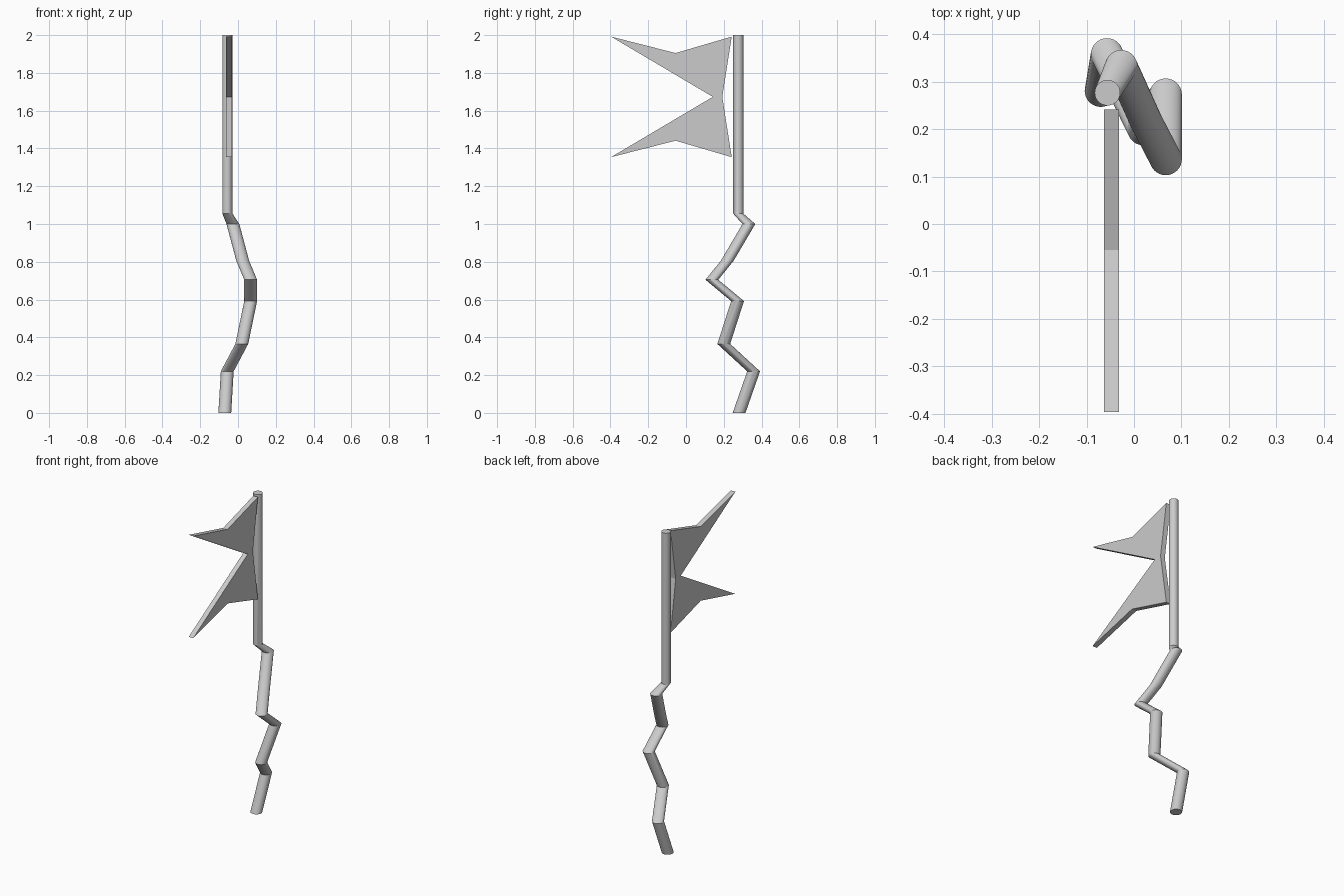
import bpy, bmesh, math

if "Cube" in bpy.data.objects:
    bpy.data.objects.remove(bpy.data.objects["Cube"])


def finish(bm, name):
    bmesh.ops.recalc_face_normals(bm, faces=bm.faces)
    mesh = bpy.data.meshes.new(name)
    bm.to_mesh(mesh)
    bm.free()
    obj = bpy.data.objects.new(name, mesh)
    bpy.context.collection.objects.link(obj)
    return obj


# Crooked shaft: horizontal rings (x, y, z, radius) joined from bottom to top
SIDES = 32
path = [
    (-0.070, 0.281, 0.000, 0.034),
    (-0.057, 0.358, 0.220, 0.034),
    (0.020, 0.200, 0.365, 0.034),
    (0.067, 0.273, 0.592, 0.034),
    (0.067, 0.137, 0.705, 0.034),
    (0.025, 0.218, 0.805, 0.034),
    (-0.027, 0.333, 1.000, 0.034),
    (-0.056, 0.277, 1.055, 0.027),
    (-0.056, 0.277, 2.000, 0.027),
]
bm = bmesh.new()
rings = []
for x, y, z, r in path:
    rings.append([bm.verts.new((x + r * math.cos(a), y + r * math.sin(a), z))
                  for a in (2 * math.pi * i / SIDES for i in range(SIDES))])
for low, high in zip(rings, rings[1:]):
    for i in range(SIDES):
        j = (i + 1) % SIDES
        bm.faces.new((low[i], low[j], high[j], high[i]))
bm.faces.new(rings[0][::-1])
bm.faces.new(rings[-1])
shaft = finish(bm, "crooked_shaft")
bpy.context.view_layer.objects.active = shaft
shaft.select_set(True)
bpy.ops.object.shade_smooth_by_angle(angle=math.radians(20))

# Double blade: upper half outline (y, z) mirrored about its middle height
MID_Z = 1.673
X0, X1 = -0.063, -0.032
tips = [(0.242, 1.992), (-0.055, 1.905), (-0.397, 1.992)]
outline = ([(0.192, MID_Z)] + tips + [(0.142, MID_Z)]
           + [(y, 2 * MID_Z - z) for y, z in reversed(tips)])
bm = bmesh.new()
face = bm.faces.new([bm.verts.new((X0, y, z)) for y, z in outline])
ext = bmesh.ops.extrude_face_region(bm, geom=[face], use_keep_orig=True)
bmesh.ops.translate(bm, vec=(X1 - X0, 0, 0),
                    verts=[v for v in ext["geom"] if isinstance(v, bmesh.types.BMVert)])
bmesh.ops.triangulate(bm, faces=[f for f in bm.faces if len(f.verts) > 4])
finish(bm, "double_blade")
